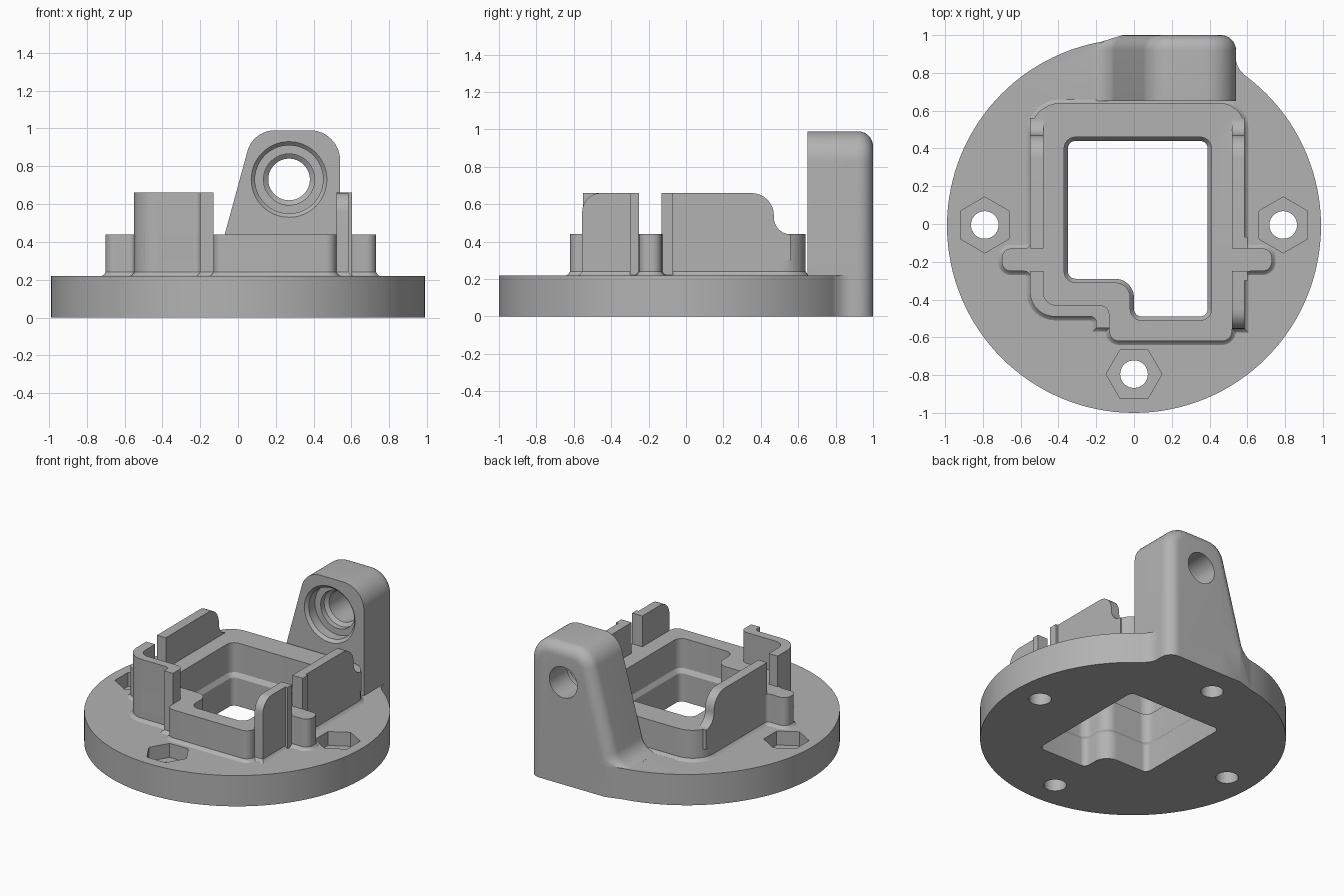
import bpy, bmesh, math
from mathutils import Matrix, Vector

if "Cube" in bpy.data.objects:
    bpy.data.objects.remove(bpy.data.objects["Cube"])

grey = bpy.data.materials.new("plain grey")
grey.use_nodes = True
grey.diffuse_color = (0.45, 0.45, 0.45, 1)
grey.node_tree.nodes["Principled BSDF"].inputs["Base Color"].default_value = (0.45, 0.45, 0.45, 1)

ALONG_Z = Matrix.Identity(4)
ALONG_X = Matrix(((0, 0, 1, 0), (1, 0, 0, 0), (0, 1, 0, 0), (0, 0, 0, 1)))  # outline in y, z
ALONG_Y = Matrix.Rotation(math.pi / 2, 4, "X")  # outline in x, z; depth is -y


def rounded(corners, steps=8):
    """Counter-clockwise outline; each corner is (x, y) or (x, y, radius)."""
    out = []
    for i, c in enumerate(corners):
        p = Vector(c[:2])
        a = (Vector(corners[i - 1][:2]) - p).normalized()
        b = (Vector(corners[(i + 1) % len(corners)][:2]) - p).normalized()
        if len(c) < 3:
            out.append(p)
            continue
        half = a.angle(b) / 2
        centre = p + (a + b).normalized() * c[2] / math.sin(half)
        start = p + a * c[2] / math.tan(half) - centre
        end = p + b * c[2] / math.tan(half) - centre
        sweep = start.angle_signed(end)
        for k in range(steps + 1):
            t = -sweep * k / steps
            out.append(centre + Matrix.Rotation(t, 2) @ start)
    return out


def ring(x, y, radius, sides=48, turn=0.0):
    angles = [turn + math.tau * k / sides for k in range(sides)]
    return [Vector((x + radius * math.cos(a), y + radius * math.sin(a))) for a in angles]


def offset(outline, d):
    out = []
    for i, p in enumerate(outline):
        e1 = (p - outline[i - 1]).normalized()
        e2 = (outline[(i + 1) % len(outline)] - p).normalized()
        n1, n2 = Vector((e1.y, -e1.x)), Vector((e2.y, -e2.x))
        out.append(p + (n1 + n2) * d / (1 + n1.dot(n2)))
    return out


def loft(name, outline, levels, frame=ALONG_Z):
    """Solid through (height, outward offset) levels of one outline."""
    bm = bmesh.new()
    loops = [[bm.verts.new((p.x, p.y, h)) for p in offset(outline, d)] for h, d in levels]
    n = len(outline)
    for lo, hi in zip(loops, loops[1:]):
        for i in range(n):
            j = (i + 1) % n
            bm.faces.new((lo[i], lo[j], hi[j], hi[i]))
    bm.faces.new(loops[0][::-1])
    bm.faces.new(loops[-1])
    bm.transform(frame)
    bmesh.ops.recalc_face_normals(bm, faces=bm.faces)
    mesh = bpy.data.meshes.new(name)
    bm.to_mesh(mesh)
    bm.free()
    mesh.materials.append(grey)
    ob = bpy.data.objects.new(name, mesh)
    bpy.context.collection.objects.link(ob)
    return ob


def combine(target, other, operation):
    mod = target.modifiers.new("combine", "BOOLEAN")
    mod.operation, mod.solver, mod.object = operation, "EXACT", other
    bpy.context.view_layer.objects.active = target
    bpy.ops.object.modifier_apply(modifier=mod.name)
    bpy.data.objects.remove(other)


BASE, RIM, TALL = 0.22, 0.44, 0.66

# Round base plate
body = loft("mounting_bracket", ring(0, -0.01, 0.99, 128), [(0, 0), (BASE, 0)])

# Leaning lug with rounded back edge, trimmed to the plate edge
lug_profile = rounded([(-0.4, -0.2), (0.54, -0.2), (0.54, 0.99, 0.16), (0.08, 0.99, 0.15),
                       (-0.13, BASE, 0.12), (-0.4, BASE)], 12)
r = 0.08
back_round = [(-1 + r - r * math.sin(t), r * math.cos(t) - r)
              for t in [math.pi / 2 * (1 - k / 8) for k in range(9)]]
lug = loft("lug", lug_profile, back_round + [(-0.65, 0)], ALONG_Y)
lug_trim = loft("lug_trim", rounded([(-0.22, 0.6), (0.7, 0.6), (0.7, 1.05), (0.1, 1.05),
                                     (0.1, 1.0), (-0.06, 1.0), (-0.22, 0.95)]),
                [(0, 0), (1.1, 0)])
combine(lug, lug_trim, "INTERSECT")
combine(body, lug, "UNION")

# Foot blending the lug into the plate
foot = loft("foot", rounded([(-0.1, 0.7), (0.66, 0.7), (0.54, 0.84, 0.1), (0.54, 1.0, 0.085),
                             (-0.06, 1.0), (-0.22, 0.95)]), [(0, 0), (BASE, 0)])
combine(body, foot, "UNION")

# Raised frame with side tabs and a flared base
frame_outline = rounded([
    (-0.13, -0.62, 0.05), (0.52, -0.62, 0.055), (0.52, -0.555), (0.585, -0.555),
    (0.585, -0.25, 0.03), (0.73, -0.25, 0.05), (0.73, -0.13, 0.05), (0.585, -0.13, 0.03),
    (0.585, 0.64, 0.13), (-0.55, 0.64, 0.16), (-0.55, -0.13, 0.03), (-0.70, -0.13, 0.05),
    (-0.70, -0.25, 0.05), (-0.55, -0.25, 0.03), (-0.55, -0.49, 0.13), (-0.2, -0.49, 0.03),
    (-0.2, -0.55), (-0.13, -0.55)])
frame = loft("frame", frame_outline, [(0.15, 0.02), (BASE, 0.02), (0.226, 0.01),
                                      (0.24, 0), (RIM, 0)])
combine(body, frame, "UNION")

# Tall side walls, swept down at the back
side_profile = rounded([(-0.13, 0.3), (0.56, 0.3), (0.56, 0.439), (0.47, 0.439, 0.09),
                        (0.47, TALL, 0.12), (-0.13, TALL)])
for side, x0, x1 in (("left", 0.52, 0.585), ("right", -0.55, -0.48)):
    combine(body, loft(side + "_wall", side_profile, [(x0, 0), (x1, 0)], ALONG_X), "UNION")

# Front left wall with rounded top corner
front_profile = rounded([(-0.555, 0.3), (-0.25, 0.3), (-0.25, TALL), (-0.555, TALL, 0.1)])
combine(body, loft("front_wall", front_profile, [(0.52, 0), (0.585, 0)], ALONG_X), "UNION")

# Small lips beside the left tab slot
for y0, y1 in ((-0.30, -0.25), (-0.13, -0.07)):
    lip = loft("lip", rounded([(0.56, y0), (0.602, y0), (0.602, y1), (0.56, y1)]),
               [(0.2, 0), (TALL, 0)])
    combine(body, lip, "UNION")

# Hooked corner wall
corner = loft("corner_wall", rounded([
    (-0.55, -0.25), (-0.55, -0.49, 0.13), (-0.2, -0.49, 0.03), (-0.2, -0.55), (-0.13, -0.55),
    (-0.13, -0.43, 0.05), (-0.48, -0.43, 0.07), (-0.48, -0.25)]), [(0.3, 0), (TALL, 0)])
combine(body, corner, "UNION")

# Central opening, slightly narrower through the plate
opening = rounded([(-0.37, -0.31, 0.06), (-0.02, -0.31, 0.08), (-0.02, -0.51, 0.06),
                   (0.41, -0.51, 0.06), (0.41, 0.46, 0.06), (-0.37, 0.46, 0.06)])
combine(body, loft("opening", opening, [(-0.1, -0.02), (0.2, -0.02), (0.23, 0), (0.8, 0)]),
        "DIFFERENCE")

# Screw holes with hexagonal nut pockets
for x, y, turn in ((-0.79, -0.005, math.pi / 6), (0.79, -0.005, math.pi / 6), (0, -0.795, 0)):
    combine(body, loft("hole", ring(x, y, 0.073), [(-0.1, 0), (0.4, 0)]), "DIFFERENCE")
    combine(body, loft("pocket", ring(x, y, 0.148, 6, turn), [(0.12, 0), (0.4, 0)]),
            "DIFFERENCE")
combine(body, loft("blind_hole", ring(0, 0.785, 0.073), [(-0.1, 0), (0.2, 0)]), "DIFFERENCE")

# Stepped bore through the lug
bore = loft("bore", ring(0.27, 0.73, 0.11, 64),
            [(-1.1, 0), (-0.80, 0), (-0.78, 0.025), (-0.74, 0.025), (-0.74, 0.07),
             (-0.67, 0.07), (-0.65, 0.09), (-0.6, 0.09)], ALONG_Y)
combine(body, bore, "DIFFERENCE")

bpy.ops.object.select_all(action="DESELECT")
body.select_set(True)
bpy.context.view_layer.objects.active = body
bpy.ops.object.shade_smooth_by_angle(angle=math.radians(30))
